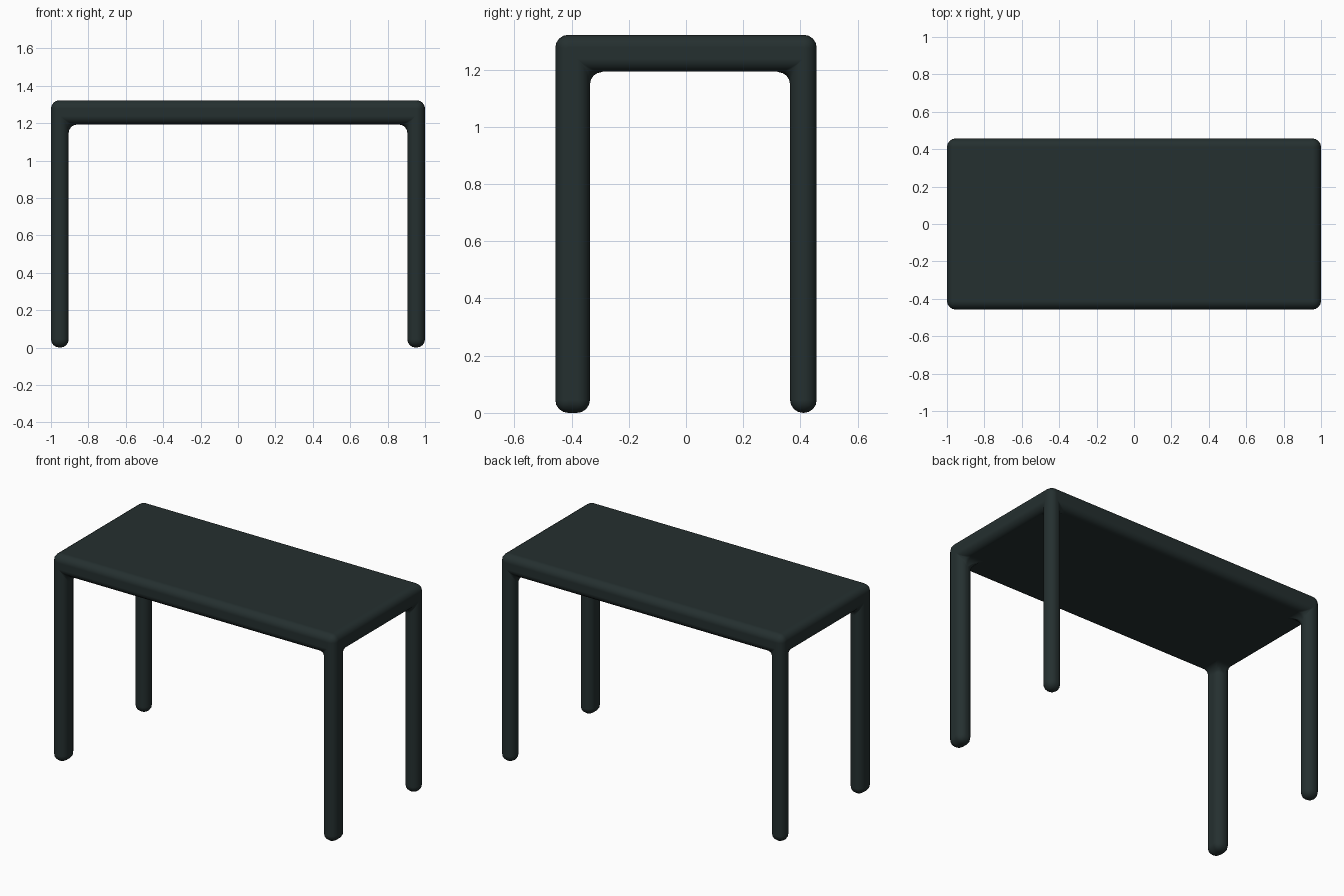
import bpy, bmesh, math

if "Cube" in bpy.data.objects:
    bpy.data.objects.remove(bpy.data.objects["Cube"])

W, D, H, UNDER = 1.0, 0.457, 1.322, 1.193   # half width, half depth, height, underside
XS = [-W, -0.905, 0.905, W]                 # leg / gap / leg across the width
YS = [-D, -0.336, 0.364, D]                 # deeper front legs, thinner back legs
ZS = [0.0, UNDER, H]


def solid(i, j, k):
    """True where a grid cell is filled: the whole top, and the corner legs."""
    if not (0 <= i < 3 and 0 <= j < 3 and 0 <= k < 2):
        return False
    return k == 1 or (i != 1 and j != 1)


# colour
paint = bpy.data.materials.new("dark green grey")
paint.diffuse_color = (0.018, 0.029, 0.029, 1)
paint.use_nodes = True
paint.node_tree.nodes["Principled BSDF"].inputs["Base Color"].default_value = paint.diffuse_color

# table body: one continuous skin over the filled cells
bm = bmesh.new()
verts = {}


def vert(p):
    if p not in verts:
        verts[p] = bm.verts.new((XS[p[0]], YS[p[1]], ZS[p[2]]))
    return verts[p]


for i in range(3):
    for j in range(3):
        for k in range(2):
            if not solid(i, j, k):
                continue
            for axis in range(3):
                for side in (0, 1):
                    n = [i, j, k]
                    n[axis] += 1 if side else -1
                    if solid(*n):
                        continue
                    u, v = (axis + 1) % 3, (axis + 2) % 3
                    loop = []
                    for du, dv in ((0, 0), (1, 0), (1, 1), (0, 1)):
                        p = [i, j, k]
                        p[axis] += side
                        p[u] += du
                        p[v] += dv
                        loop.append(vert(tuple(p)))
                    bm.faces.new(loop if side else loop[::-1])

# merge flat neighbours so only true edges get rounded
bmesh.ops.dissolve_limit(bm, angle_limit=math.radians(1), verts=bm.verts[:], edges=bm.edges[:])
bm.normal_update()
mesh = bpy.data.meshes.new("table")
bm.to_mesh(mesh)
bm.free()
mesh.materials.append(paint)
table = bpy.data.objects.new("table", mesh)
bpy.context.collection.objects.link(table)
for poly in mesh.polygons:
    poly.use_smooth = True

# rounded edges, feet and leg-to-top fillets
bevel = table.modifiers.new("rounding", 'BEVEL')
bevel.width = 0.045
bevel.segments = 4
bevel.limit_method = 'ANGLE'
bevel.angle_limit = math.radians(30)
bevel.use_clamp_overlap = False
bevel.harden_normals = True
